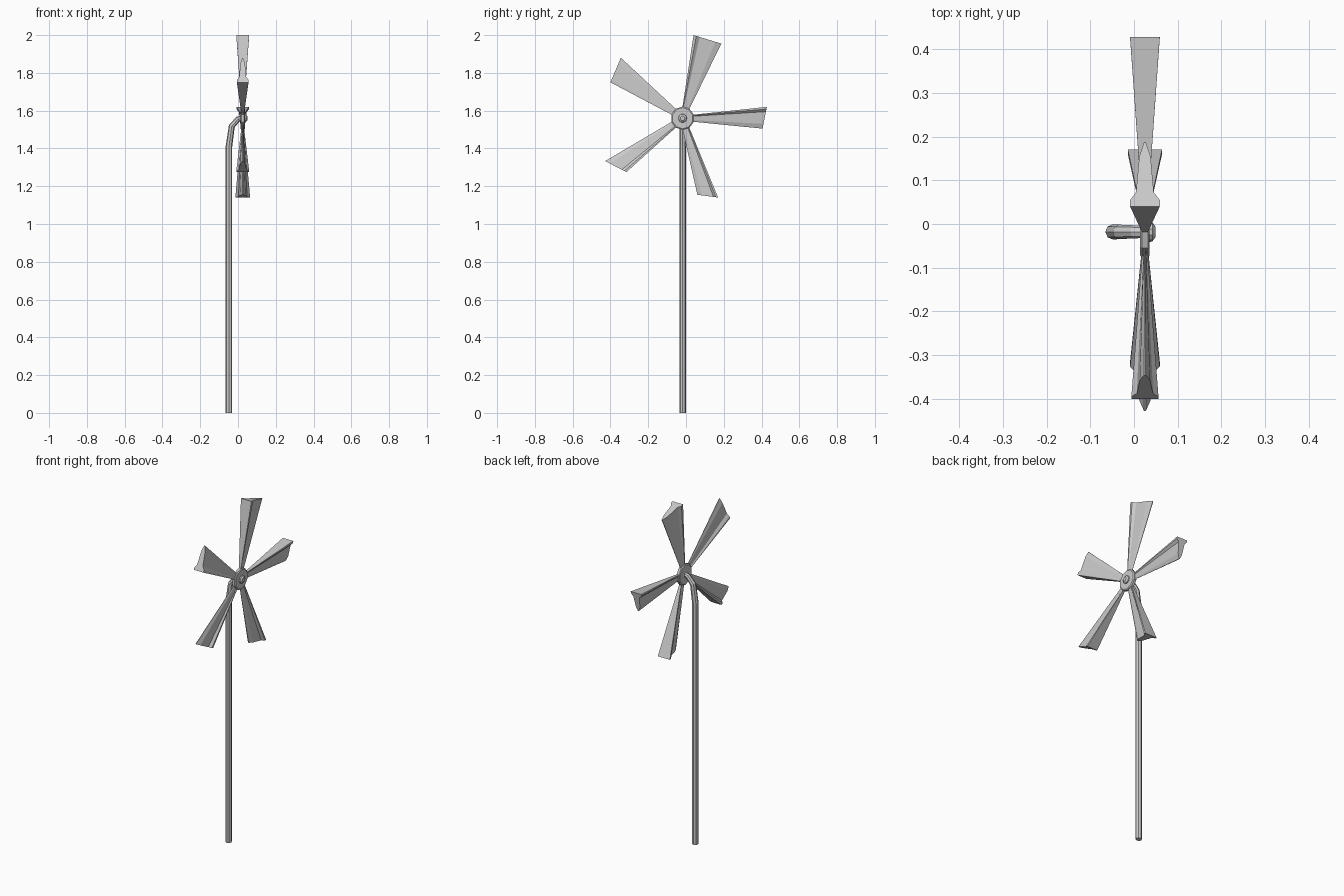
import bpy, bmesh
from math import sin, cos, pi, radians
from mathutils import Vector

if "Cube" in bpy.data.objects:
    bpy.data.objects.remove(bpy.data.objects["Cube"])

HUB = Vector((0.025, -0.018, 1.56))


def loft(name, rings):
    """Bridge equal-length rings of points and cap both ends."""
    bm = bmesh.new()
    vr = [[bm.verts.new(p) for p in r] for r in rings]
    n = len(vr[0])
    for a, b in zip(vr, vr[1:]):
        for i in range(n):
            j = (i + 1) % n
            bm.faces.new((a[i], a[j], b[j], b[i]))
    bm.faces.new(vr[0][::-1])
    bm.faces.new(vr[-1])
    bmesh.ops.recalc_face_normals(bm, faces=bm.faces)
    me = bpy.data.meshes.new(name)
    bm.to_mesh(me)
    bm.free()
    ob = bpy.data.objects.new(name, me)
    bpy.context.collection.objects.link(ob)
    return ob


def disc(name, stations, sides, turn=0.0):
    """Turned part along x: stations are (x, radius)."""
    return loft(name, [[(x, HUB.y + r * cos(turn + 2 * pi * i / sides),
                         HUB.z + r * sin(turn + 2 * pi * i / sides))
                        for i in range(sides)] for x, r in stations])


# Pole bent at the top to carry the hub
path = [Vector(p) for p in ((-0.048, 0), (-0.048, 1.41), (-0.033, 1.518), (0.0, 1.555), (0.022, 1.56))]
radii = (0.0175, 0.0175, 0.0165, 0.015, 0.014)
rings = []
for k, (p, r) in enumerate(zip(path, radii)):
    if k == 0:
        t = Vector((0, 1))
    elif k == len(path) - 1:
        t = Vector((1, 0))
    else:
        t = ((path[k + 1] - p).normalized() + (p - path[k - 1]).normalized()).normalized()
    n = Vector((-t.y, t.x))
    rings.append([(p.x + n.x * r * cos(a), HUB.y + r * sin(a), p.y + n.y * r * cos(a))
                  for a in (2 * pi * i / 8 for i in range(8))])
loft("pole", rings)

# Hub plate and axle stud
disc("hub", [(0.014, 0.056), (0.018, 0.062), (0.032, 0.062), (0.036, 0.056)], 10, radians(18))
disc("axle_stud", [(0.03, 0.024), (0.042, 0.022), (0.049, 0.012)], 10)

# Blades: flange edge, thin edge (y, z at tip), flange half width
section = [(0, 1), (0.1, 1), (0.22, 0.6), (0.78, 0.38), (1, 0.06)]
profile = section + [(u, -h) for u, h in reversed(section)]
tips = [((0.428, 1.62), (0.405, 1.505), 0.034),
        ((0.04, 2.0), (0.187, 1.955), 0.034),
        ((-0.40, 1.75), (-0.345, 1.88), 0.031),
        ((-0.315, 1.275), (-0.428, 1.333), 0.034),
        ((0.17, 1.14), (0.06, 1.155), 0.039)]
for k, (flange, thin, half) in enumerate(tips):
    ang = radians(72 * k)
    out = Vector((cos(ang), sin(ang)))
    side = Vector((-sin(ang), cos(ang)))
    base = Vector((HUB.y, HUB.z)) + out * 0.05
    ends = [(base + side * 0.018, base - side * 0.018, 0.006),
            (Vector(flange), Vector(thin), half)]
    rings = []
    for a, b, h in ends:
        pts = [(a.lerp(b, u), w * h) for u, w in profile]
        rings.append([(HUB.x + x, q.x, q.y) for q, x in pts])
    loft(f"blade_{k + 1}", rings)
